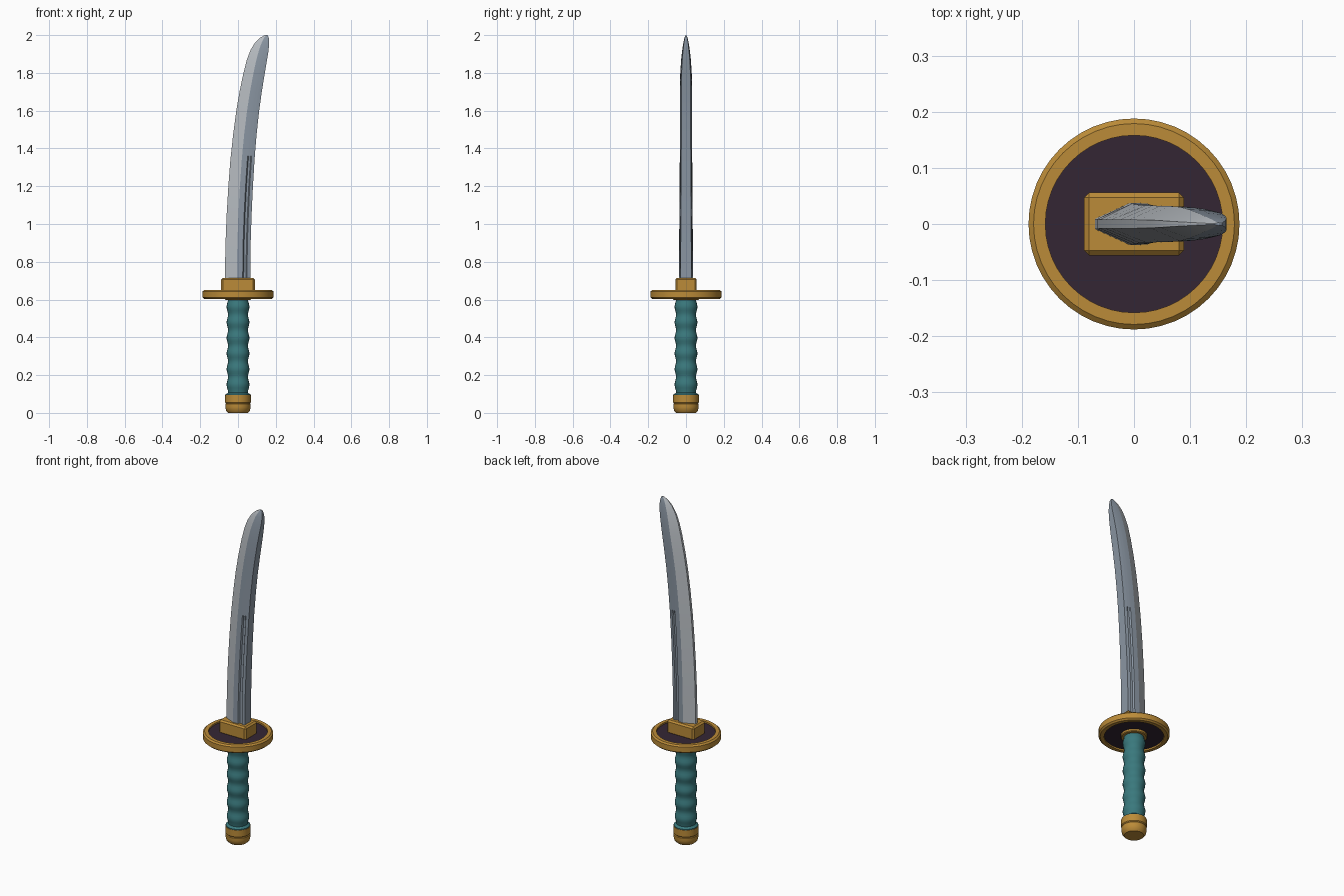
import bpy, bmesh, math

if "Cube" in bpy.data.objects:
    bpy.data.objects.remove(bpy.data.objects["Cube"])


def material(name, rgb):
    m = bpy.data.materials.new(name)
    m.diffuse_color = (*rgb, 1)
    m.use_nodes = True
    m.node_tree.nodes["Principled BSDF"].inputs["Base Color"].default_value = m.diffuse_color
    return m


GOLD = material("gold", (0.50, 0.26, 0.04))
TEAL = material("teal wrap", (0.042, 0.19, 0.205))
DARK = material("dark plum", (0.034, 0.019, 0.034))
STEEL = material("steel", (0.26, 0.31, 0.37))
EDGE = material("bright edge", (0.47, 0.50, 0.53))


def finish(bm, name, mats, smooth=None):
    bmesh.ops.recalc_face_normals(bm, faces=bm.faces)
    mesh = bpy.data.meshes.new(name)
    bm.to_mesh(mesh)
    bm.free()
    for m in mats:
        mesh.materials.append(m)
    ob = bpy.data.objects.new(name, mesh)
    bpy.context.collection.objects.link(ob)
    if smooth:
        bpy.ops.object.select_all(action='DESELECT')
        ob.select_set(True)
        bpy.context.view_layer.objects.active = ob
        bpy.ops.object.shade_smooth_by_angle(angle=math.radians(smooth))
    return ob


def loft(bm, rings, closed=True):
    """Skin rings of points; returns the faces of each band."""
    loops = [[bm.verts.new(p) for p in ring] for ring in rings]
    n = len(loops[0])
    bands = []
    for a, b in zip(loops, loops[1:]):
        bands.append([bm.faces.new((a[i], a[(i + 1) % n], b[(i + 1) % n], b[i]))
                      for i in range(n)])
    if closed:
        bm.faces.new(loops[0])
        bm.faces.new(loops[-1])
    return bands


def lathe(name, profile, mats, sides=32, dark_bands=(), smooth=30):
    bm = bmesh.new()
    rings = [[(r * math.cos(2 * math.pi * i / sides),
               r * math.sin(2 * math.pi * i / sides), z) for i in range(sides)]
             for r, z in profile]
    bands = loft(bm, rings)
    for k in dark_bands:
        for f in bands[k]:
            f.material_index = 1
    return finish(bm, name, mats, smooth)


# Pommel cap
lathe("pommel", [(0.052, 0), (0.063, 0.012), (0.067, 0.03), (0.067, 0.046),
                 (0.064, 0.05), (0.068, 0.055), (0.068, 0.094)], [GOLD])

# Wrapped grip with a flared base and gentle ripples
grip = [(0.066, 0.092), (0.066, 0.099), (0.056, 0.103)]
for i in range(41):
    t = i / 40
    grip.append((0.0565 - 0.004 * math.cos(2 * math.pi * 6 * t), 0.108 + 0.495 * t))
lathe("grip", grip, [TEAL], sides=24, smooth=40)

# Round guard: gold rim with a recessed dark panel above and below
lathe("guard", [(0.03, 0.613), (0.158, 0.613), (0.158, 0.604), (0.179, 0.604),
                (0.188, 0.612), (0.188, 0.643), (0.179, 0.651), (0.158, 0.651),
                (0.158, 0.642), (0.03, 0.642)], [GOLD, DARK], sides=48,
      dark_bands=(0, 8))
lathe("grip_collar", [(0.066, 0.598), (0.07, 0.602), (0.07, 0.616)], [GOLD])

# Block that seats the blade
bm = bmesh.new()
bmesh.ops.create_cube(bm, size=1)
for v in bm.verts:
    v.co = (v.co.x * 0.178, v.co.y * 0.112, 0.675 + v.co.z * 0.08)
bmesh.ops.bevel(bm, geom=bm.edges[:], offset=0.009, segments=1, affect='EDGES')
finish(bm, "blade_collar", [GOLD])

# Curved blade: height, edge x, spine x, thickness factor, groove depth
stations = [(0.70, -0.070, 0.065, 1.00, 0.009), (0.90, -0.066, 0.067, 0.96, 0.009),
            (1.05, -0.060, 0.072, 0.92, 0.009), (1.20, -0.051, 0.079, 0.89, 0.009),
            (1.33, -0.041, 0.087, 0.87, 0.009), (1.36, -0.038, 0.089, 0.87, 0),
            (1.48, -0.025, 0.099, 0.86, 0), (1.60, -0.009, 0.112, 0.85, 0),
            (1.70, 0.008, 0.126, 0.84, 0), (1.80, 0.029, 0.142, 0.80, 0),
            (1.87, 0.047, 0.154, 0.68, 0), (1.92, 0.066, 0.162, 0.53, 0),
            (1.96, 0.090, 0.165, 0.37, 0), (1.985, 0.116, 0.163, 0.22, 0),
            (2.0, 0.142, 0.157, 0.06, 0)]
# Half section: fraction across the width, half thickness, in groove or not
half = [(0.0, 0.009, 0), (0.47, 0.038, 0), (0.70, 0.0365, 0), (0.74, 0.0355, 1),
        (0.83, 0.034, 1), (0.87, 0.033, 0), (1.0, 0.029, 0)]
rings = []
for z, x0, x1, k, groove in stations:
    side = [(x0 + (x1 - x0) * f, k * (y - groove * g)) for f, y, g in half]
    rings.append([(x, -y, z) for x, y in side] + [(x, y, z) for x, y in reversed(side)])
bm = bmesh.new()
n = len(half)
for band in loft(bm, rings):
    for i in (0, 2 * n - 2, 2 * n - 1):   # ground bevels and cutting edge
        band[i].material_index = 1
finish(bm, "blade", [STEEL, EDGE], smooth=12)
